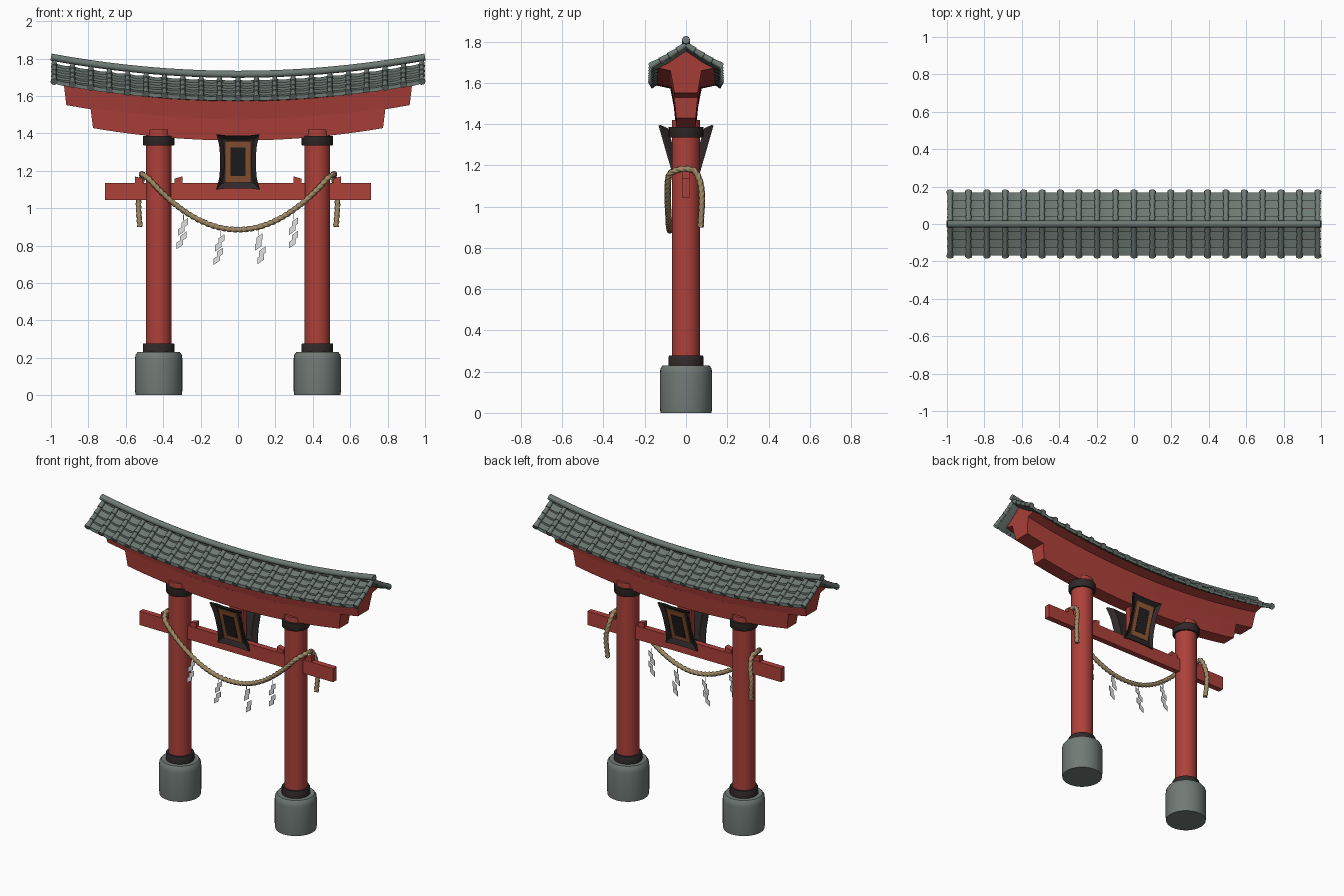
import bpy, bmesh, math
from mathutils import Vector, Matrix

if "Cube" in bpy.data.objects:
    bpy.data.objects.remove(bpy.data.objects["Cube"])


def material(name, col):
    m = bpy.data.materials.new(name)
    m.diffuse_color = (*col, 1)
    m.use_nodes = True
    m.node_tree.nodes["Principled BSDF"].inputs["Base Color"].default_value = m.diffuse_color
    return m


RED = material("vermilion_paint", (0.42, 0.052, 0.042))
TILE = material("roof_tile_grey", (0.155, 0.195, 0.175))
STONE = material("base_stone", (0.165, 0.195, 0.18))
DARK = material("black_lacquer", (0.03, 0.022, 0.022))
PANEL = material("dark_panel", (0.018, 0.014, 0.016))
GOLD = material("bronze_trim", (0.30, 0.105, 0.035))
ROPE = material("straw_rope", (0.34, 0.25, 0.13))
PAPER = material("white_paper", (0.75, 0.75, 0.75))


def loft(name, groups, mat, angle=35):
    """Skin closed solids; each group is a list of rings of equal size."""
    bm = bmesh.new()
    for rings in groups:
        vs = [[bm.verts.new(p) for p in r] for r in rings]
        n = len(vs[0])
        for a, b in zip(vs, vs[1:]):
            for i in range(n):
                j = (i + 1) % n
                bm.faces.new((a[i], a[j], b[j], b[i]))
        bm.faces.new(vs[0])
        bm.faces.new(vs[-1][::-1])
    bmesh.ops.recalc_face_normals(bm, faces=bm.faces[:])
    me = bpy.data.meshes.new(name)
    bm.to_mesh(me)
    bm.free()
    me.materials.append(mat)
    for p in me.polygons:
        p.use_smooth = True
    me.set_sharp_from_angle(angle=math.radians(angle))
    ob = bpy.data.objects.new(name, me)
    bpy.context.collection.objects.link(ob)
    return ob


def lathe(profile, x, n=32):
    return [[(x + r * math.cos(2 * math.pi * i / n), r * math.sin(2 * math.pi * i / n), z)
             for i in range(n)] for r, z in profile]


def tube(path, radii, n, twist=0.0, lobe=0.0):
    """Rings along a path; lobe and twist give a three-strand rope section."""
    path = [Vector(p) for p in path]
    rings, dist, normal = [], 0.0, Vector((0.1, 0.3, 1))
    for k, p in enumerate(path):
        t = (path[min(k + 1, len(path) - 1)] - path[max(k - 1, 0)]).normalized()
        normal = (normal - t * normal.dot(t)).normalized()
        side = t.cross(normal)
        if k:
            dist += (p - path[k - 1]).length
        ring = []
        for i in range(n):
            a = 2 * math.pi * i / n
            r = radii[k] * (1 + lobe * math.cos(3 * (a - twist * dist)))
            ring.append(p + normal * (r * math.cos(a)) + side * (r * math.sin(a)))
        rings.append(ring)
    return rings


def box(x0, x1, y0, y1, z0, z1):
    return [[(x0, y0, z), (x1, y0, z), (x1, y1, z), (x0, y1, z)] for z in (z0, z1)]


# pillars with stone bases and black collars
for side, x in (("left", -0.424), ("right", 0.424)):
    loft(side + "_stone_base", [lathe([(0.124, 0), (0.127, 0.03), (0.127, 0.19), (0.124, 0.215), (0.113, 0.23)], x)], STONE, 50)
    loft(side + "_pillar", [lathe([(0.069, 0.22), (0.069, 1.42)], x)], RED)
    loft(side + "_collars", [lathe([(0.085, 0.228), (0.085, 0.272), (0.082, 0.277)], x),
                             lathe([(0.081, 1.335), (0.084, 1.34), (0.084, 1.386)], x)], DARK)

# tie beam, wedges and centre strut
loft("tie_beam", [box(-0.71, 0.71, -0.019, 0.019, 1.045, 1.135)], RED)
wedges = []
for s in (-1, 1):
    for x0, x1, h0, h1 in ((0.34, 0.297, 1.158, 1.17), (0.508, 0.551, 1.158, 1.17)):
        wedges.append([[(s * x0 * 1, y, 1.13), (s * x1, y, 1.13), (s * x1, y, h1), (s * x0, y, h0)]
                       for y in (-0.017, 0.017)])
    wedges[-1], wedges[-2] = wedges[-2], wedges[-1]
loft("tie_beam_wedges", wedges, RED)
loft("centre_strut", [box(-0.05, 0.05, -0.02, 0.02, 1.13, 1.40)], RED)


# curved beams
def curved_beam(name, half, profile, rake, c, n=24):
    z0 = min(z for _, z in profile)
    section = profile + [(-y, z) for y, z in reversed(profile) if y > 0]
    rings = []
    for k in range(n + 1):
        u = 2 * k / n - 1
        ring = []
        for y, z in section:
            x = u * (half + rake * (z - z0))
            ring.append((x, y, z + c * x * x))
        rings.append(ring)
    loft(name, [rings], RED, 25)


curved_beam("lower_lintel", 0.775, [(0.047, 1.362), (0.058, 1.475)], 0.13, 0.11)
curved_beam("upper_lintel", 0.918, [(0.056, 1.467), (0.076, 1.572), (0.14, 1.586), (0, 1.672)], 0.12, 0.1)

# tiled roof: stepped pans, rounded cover ribs and ridge
C, ROWS, PANS, HALF = 0.092, 4, 20, 0.983


def slope(t, lift=0.0):
    return 0.168 * t, 1.692 - 0.1 * (1.2 * t - 0.2 * t * t) + lift


pan_groups, rib_groups = [], []
for s in (-1, 1):
    section = []
    for k in range(ROWS):
        section += [slope(k / ROWS, -0.003), slope((k + 1) / ROWS, 0.009)]
    section += [slope(1, -0.012), slope(0.5, -0.014), slope(0, -0.014)]
    rings = []
    for i in range(PANS * 4 + 1):
        x = HALF * (2 * i / (PANS * 4) - 1)
        sag = 0.007 * math.sin(math.pi * (i % 4) / 4)
        rings.append([(x, s * y, z + C * x * x - sag) for y, z in section])
    pan_groups.append(rings)
    for i in range(PANS + 1):
        x = HALF * (2 * i / PANS - 1)
        path, radii = [], []
        for k in range(ROWS):
            for t, r in ((k / ROWS + 0.005, 0.0125), ((k + 1) / ROWS - 0.005, 0.0165)):
                y, z = slope(t, 0.004)
                path.append((x, s * y, z + C * x * x))
                radii.append(r)
        y, z = slope(1.0, -0.001)
        path += [(x, s * y, z + C * x * x), (x, s * (y + 0.007), z - 0.004 + C * x * x)]
        radii += [0.019, 0.019]
        rib_groups.append(tube(path, radii, 10))
loft("roof_tile_pans", pan_groups, TILE, 30)
loft("roof_tile_ribs", rib_groups, TILE, 40)
ridge = [(x / 16, 0, 1.716 + C * (x / 16) ** 2) for x in range(-16, 17)]
loft("roof_ridge", [tube(ridge, [0.019] * len(ridge), 14)], TILE, 40)

# flared name boards, blank, one on each face
quarter = [(0.115, 0.153), (0.101, 0.095), (0.096, 0.04)]
right_edge = quarter + [(x, -z) for x, z in reversed(quarter)]
outline = [(0, 0.146), (0.07, 0.147)] + right_edge + [(0.07, -0.147), (0, -0.146), (-0.07, -0.147)]
outline += [(-x, z) for x, z in reversed(right_edge)] + [(-0.07, 0.147)]


def plaque_ring(scale, y):
    return [(x * scale, y, z * (scale + 0.05 if scale < 1 else 1)) for x, z in outline]


for side, turn in (("front", 0), ("back", math.pi)):
    place = (Matrix.Rotation(turn, 4, 'Z') @ Matrix.Translation((0, -0.07, 1.252))
             @ Matrix.Rotation(0.28, 4, 'X'))
    parts = [loft(side + "_board_frame", [[plaque_ring(0.78, 0.018), plaque_ring(1, -0.012),
                                           plaque_ring(1, -0.022), plaque_ring(0.76, -0.004)]], DARK, 30),
             loft(side + "_board_trim", [box(-0.067, 0.067, -0.011, -0.003, -0.112, 0.112)], GOLD),
             loft(side + "_board_panel", [box(-0.04, 0.04, -0.014, -0.006, -0.08, 0.08)], PANEL)]
    for ob in parts:
        ob.matrix_world = place

# twisted rope draped across the pillars
half = [(x, -0.078 - 0.03 * min(x, 0.35), 0.885 + 1.2 * x * x) for x in (0.08, 0.16, 0.25, 0.34, 0.42)]
half += [(0.475, -0.08, 1.155), (0.506, -0.04, 1.178), (0.515, 0.005, 1.182), (0.512, 0.045, 1.168),
         (0.52, 0.07, 1.11), (0.532, 0.077, 1.03), (0.524, 0.07, 0.9)]
ctrl = [Vector((-x, y, z)) for x, y, z in reversed(half)] + [Vector((0, -0.078, 0.885))] + [Vector(p) for p in half]
path = []
for i in range(len(ctrl) - 1):
    p0, p1, p2, p3 = ctrl[max(i - 1, 0)], ctrl[i], ctrl[i + 1], ctrl[min(i + 2, len(ctrl) - 1)]
    for k in range(14):
        t = k / 14
        path.append(0.5 * (2 * p1 + (p2 - p0) * t + (2 * p0 - 5 * p1 + 4 * p2 - p3) * t * t
                           + (3 * p1 - p0 - 3 * p2 + p3) * t ** 3))
path.append(ctrl[-1])
loft("straw_rope", [tube(path, [0.0135] * len(path), 15, twist=70, lobe=0.2)], ROPE, 60)

# zigzag paper streamers
for n, (x, top, drift) in enumerate(((-0.292, 0.965, -0.004), (-0.095, 0.88, -0.004),
                                     (0.108, 0.885, 0.007), (0.298, 0.97, 0.0))):
    strips = [[[(x + a, y, top - b) for a, b in ((-0.002, 0), (0.002, 0), (0.002, 0.03), (-0.002, 0.03))]
               for y in (-0.068, -0.065)]]
    for k in range(4):
        cx = x + drift * k + (0.007 if k % 2 == 0 else -0.007)
        z = top - 0.03 - 0.036 * k
        quad = [(cx - 0.017, z - 0.012), (cx + 0.017, z + 0.012), (cx + 0.017, z - 0.022), (cx - 0.017, z - 0.046)]
        y0 = -0.068 + 0.002 * (k % 2)
        strips.append([[(a, y, b) for a, b in quad] for y in (y0, y0 + 0.003)])
    loft("paper_streamer_%d" % (n + 1), strips, PAPER)
